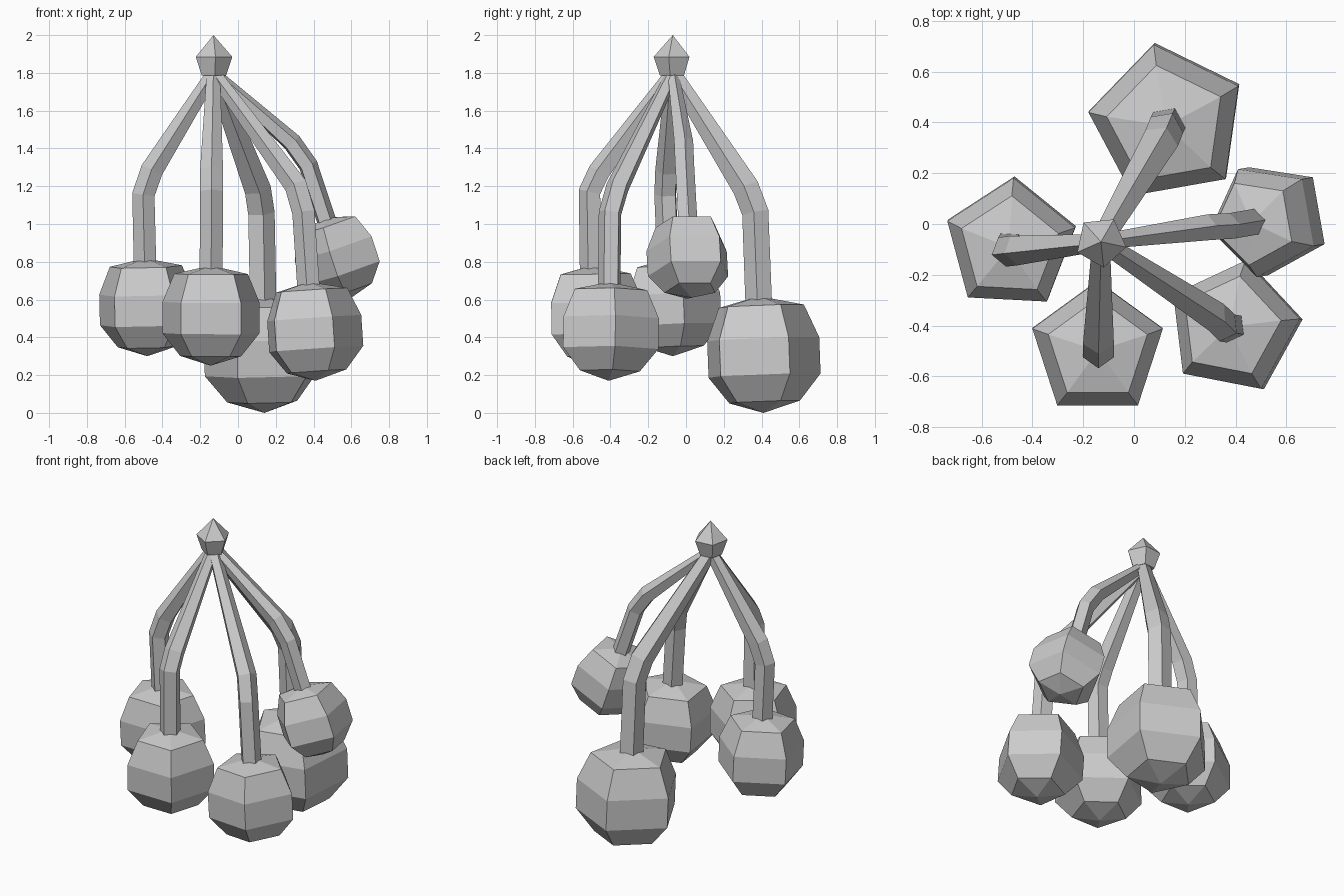
import bpy, bmesh
from math import cos, sin, radians
from mathutils import Vector

if "Cube" in bpy.data.objects:
    bpy.data.objects.remove(bpy.data.objects["Cube"])

UP = Vector((0, 0, 1))
SIDES = 5
HUB = Vector((-0.13, -0.07, 1.80))


def loft(name, stations, phase):
    """Skin five-sided rings; each station is (centre, axis, radius), radius 0 makes a pole."""
    bm = bmesh.new()
    rings = []
    for centre, axis, radius in stations:
        if radius == 0:
            rings.append([bm.verts.new(centre)])
            continue
        q = UP.rotation_difference(axis.normalized())
        ring = []
        for k in range(SIDES):
            a = radians(phase + 360 * k / SIDES)
            ring.append(bm.verts.new(centre + q @ Vector((radius * cos(a), radius * sin(a), 0))))
        rings.append(ring)
    for lo, hi in zip(rings, rings[1:]):
        for k in range(SIDES):
            n = (k + 1) % SIDES
            if len(lo) == 1:
                bm.faces.new((lo[0], hi[n], hi[k]))
            elif len(hi) == 1:
                bm.faces.new((lo[k], lo[n], hi[0]))
            else:
                bm.faces.new((lo[k], lo[n], hi[n], hi[k]))
    for ring in (rings[0], rings[-1]):
        if len(ring) > 1:
            bm.faces.new(ring)
    bmesh.ops.recalc_face_normals(bm, faces=bm.faces)
    mesh = bpy.data.meshes.new(name)
    bm.to_mesh(mesh)
    bm.free()
    bpy.context.collection.objects.link(bpy.data.objects.new(name, mesh))


# Fruit profile: radius and height above the bottom tip, at scale 1
FRUIT = [(0, 0), (0.17, 0.05), (0.27, 0.17), (0.27, 0.335), (0.205, 0.485), (0, 0.53)]


def fruit_and_stem(label, tip, low_bend, high_bend, scale, phase):
    tip, low, high = Vector(tip), Vector(low_bend), Vector(high_bend)
    axis = (low - tip).normalized()
    # Fruit hangs along the lower part of its stem
    loft("fruit_" + label, [(tip + axis * h * scale, axis, r * scale) for r, h in FRUIT], phase)
    # Bent stem, thinner towards the knob
    foot = tip + axis * 0.48 * scale
    r = 0.064 * scale
    mid = (high - low).normalized()
    top = (HUB - high).normalized()
    loft("stem_" + label, [(foot, axis, r), (low, axis + mid, r),
                           (high, mid + top, r), (HUB, top, r * 0.58)], phase + 36)


# label, fruit tip, lower bend, upper bend, scale, rotation
fruit_and_stem("left", (-0.48, -0.07, 0.30), (-0.50, -0.105, 1.155), (-0.455, -0.10, 1.285), 0.98, 87)
fruit_and_stem("front", (-0.145, -0.49, 0.25), (-0.14, -0.505, 1.17), (-0.14, -0.455, 1.275), 1.0, 90)
fruit_and_stem("back", (0.14, 0.41, 0.0), (0.12, 0.37, 1.06), (0.10, 0.32, 1.19), 1.167, 100)
fruit_and_stem("front_right", (0.41, -0.41, 0.17), (0.35, -0.40, 1.06), (0.31, -0.36, 1.20), 0.99, 7)
fruit_and_stem("right", (0.60, 0.03, 0.61), (0.37, -0.01, 1.31), (0.285, -0.015, 1.43), 0.84, -26)

# Knob joining the stems
K = HUB.copy()
loft("top_knob", [(Vector((K.x, K.y, z)), UP, r) for z, r in
                  ((1.785, 0.068), (1.885, 0.102), (2.0, 0))], 60)
